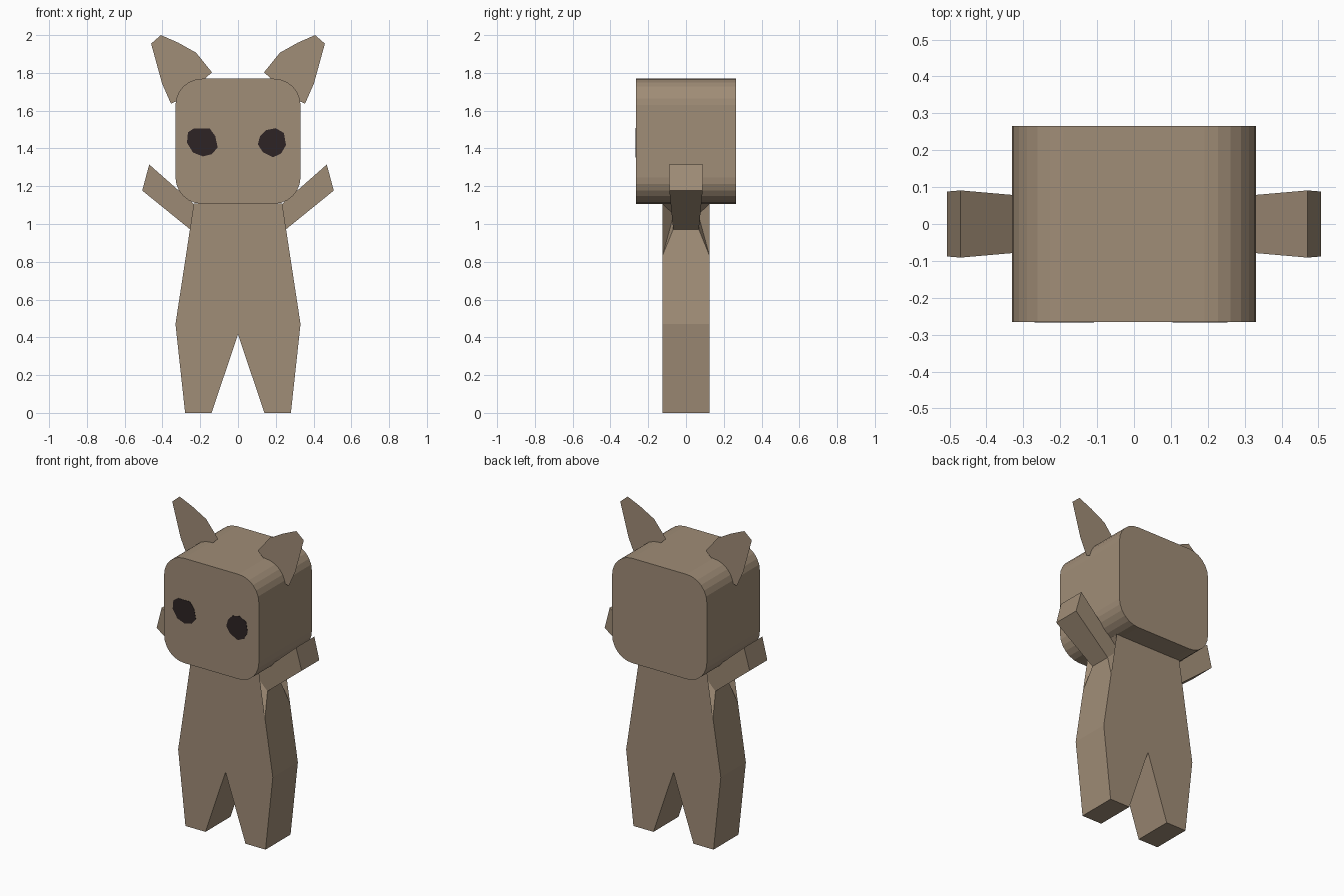
import bpy, bmesh, math

if "Cube" in bpy.data.objects:
    bpy.data.objects.remove(bpy.data.objects["Cube"])


def material(name, rgb):
    m = bpy.data.materials.new(name)
    m.diffuse_color = (*rgb, 1.0)
    m.use_nodes = True
    m.node_tree.nodes["Principled BSDF"].inputs["Base Color"].default_value = m.diffuse_color
    return m


FUR = material("brown fur", (0.352, 0.266, 0.184))
DARK = material("dark eye", (0.026, 0.017, 0.018))


def finish(name, bm, mat, recalc=True):
    if recalc:
        bmesh.ops.recalc_face_normals(bm, faces=bm.faces)
    mesh = bpy.data.meshes.new(name)
    bm.to_mesh(mesh)
    bm.free()
    mesh.materials.append(mat)
    ob = bpy.data.objects.new(name, mesh)
    bpy.context.collection.objects.link(ob)
    return ob


def mirror_x(ob):
    mod = ob.modifiers.new("mirror", 'MIRROR')
    mod.use_clip = True
    mod.merge_threshold = 0.0005


def prism(name, outline, y0, y1, mat):
    """Extrude an (x, z) outline along y."""
    bm = bmesh.new()
    front = [bm.verts.new((x, y0, z)) for x, z in outline]
    back = [bm.verts.new((x, y1, z)) for x, z in outline]
    bm.faces.new(front)
    bm.faces.new(back[::-1])
    n = len(outline)
    for i in range(n):
        j = (i + 1) % n
        bm.faces.new((front[i], back[i], back[j], front[j]))
    return finish(name, bm, mat)


# Head: rounded square extruded front to back
HALF, MID, RAD, SEG = 0.331, 1.438, 0.14, 6
outline = []
for k, (sx, sz) in enumerate([(1, 1), (-1, 1), (-1, -1), (1, -1)]):
    for i in range(SEG + 1):
        a = math.radians(90 * (k + i / SEG))
        outline.append((sx * (HALF - RAD) + RAD * math.cos(a),
                        MID + sz * (HALF - RAD) + RAD * math.sin(a)))
prism("head", outline, -0.265, 0.265, FUR)

# Eyes: thin uneven plates on the face
left = [(-.233, 1.506), (-.15, 1.506), (-.12, 1.465), (-.108, 1.405), (-.138, 1.37),
        (-.185, 1.358), (-.238, 1.378), (-.27, 1.43), (-.265, 1.485)]
right = [(.148, 1.497), (.2, 1.507), (.243, 1.482), (.254, 1.418), (.228, 1.373),
         (.185, 1.353), (.132, 1.38), (.105, 1.422), (.117, 1.465)]
prism("left_eye", left, -0.267, -0.263, DARK)
prism("right_eye", right, -0.267, -0.263, DARK)

# Ears: flat sheets with no thickness, standing at the middle of the head
ear = [(.355, 1.637), (.402, 1.744), (.46, 1.955), (.408, 2.0), (.317, 1.96),
       (.222, 1.907), (.138, 1.803), (.17, 1.774), (.26, 1.71), (.325, 1.65)]
for side, s in (("left", -1), ("right", 1)):
    bm = bmesh.new()
    pts = ear if s > 0 else ear[::-1]
    bm.faces.new([bm.verts.new((s * x, 0, z)) for x, z in pts])
    finish(side + "_ear", bm, FUR, recalc=False)

# Body: one half with leg and arm, mirrored across x
bm = bmesh.new()
half = [(0, .415), (.14, 0), (.28, 0), (.331, .47), (.276, .83), (.234, 1.108), (0, 1.108)]
front = [bm.verts.new((x, -.125, z)) for x, z in half]
back = [bm.verts.new((x, .125, z)) for x, z in half]
bm.faces.new(front)
bm.faces.new(back)
for i in (0, 1, 2, 5):
    bm.faces.new((front[i], back[i], back[i + 1], front[i + 1]))

# Arm corners: shoulder bottom, hand bottom, hand top, shoulder top (sunk in)
arm = [(.254, .068, .972), (.507, .088, 1.177), (.47, .091, 1.315), (.17, .065, 1.05)]
arm_f = [bm.verts.new((x, -y, z)) for x, y, z in arm]
arm_b = [bm.verts.new((x, y, z)) for x, y, z in arm]
for i in range(3):
    bm.faces.new((arm_f[i], arm_b[i], arm_b[i + 1], arm_f[i + 1]))

# Body side below the arm, the notch walls around it, and the arm sides
bm.faces.new((front[3], back[3], back[4], arm_b[0], arm_f[0], front[4]))
bm.faces.new((front[5], back[5], arm_b[3], arm_f[3]))
for body, limb in ((front, arm_f), (back, arm_b)):
    bm.faces.new(limb)
    bm.faces.new((body[4], limb[0], limb[3]))
    bm.faces.new((body[4], limb[3], body[5]))
mirror_x(finish("body_with_arms_and_legs", bm, FUR))
